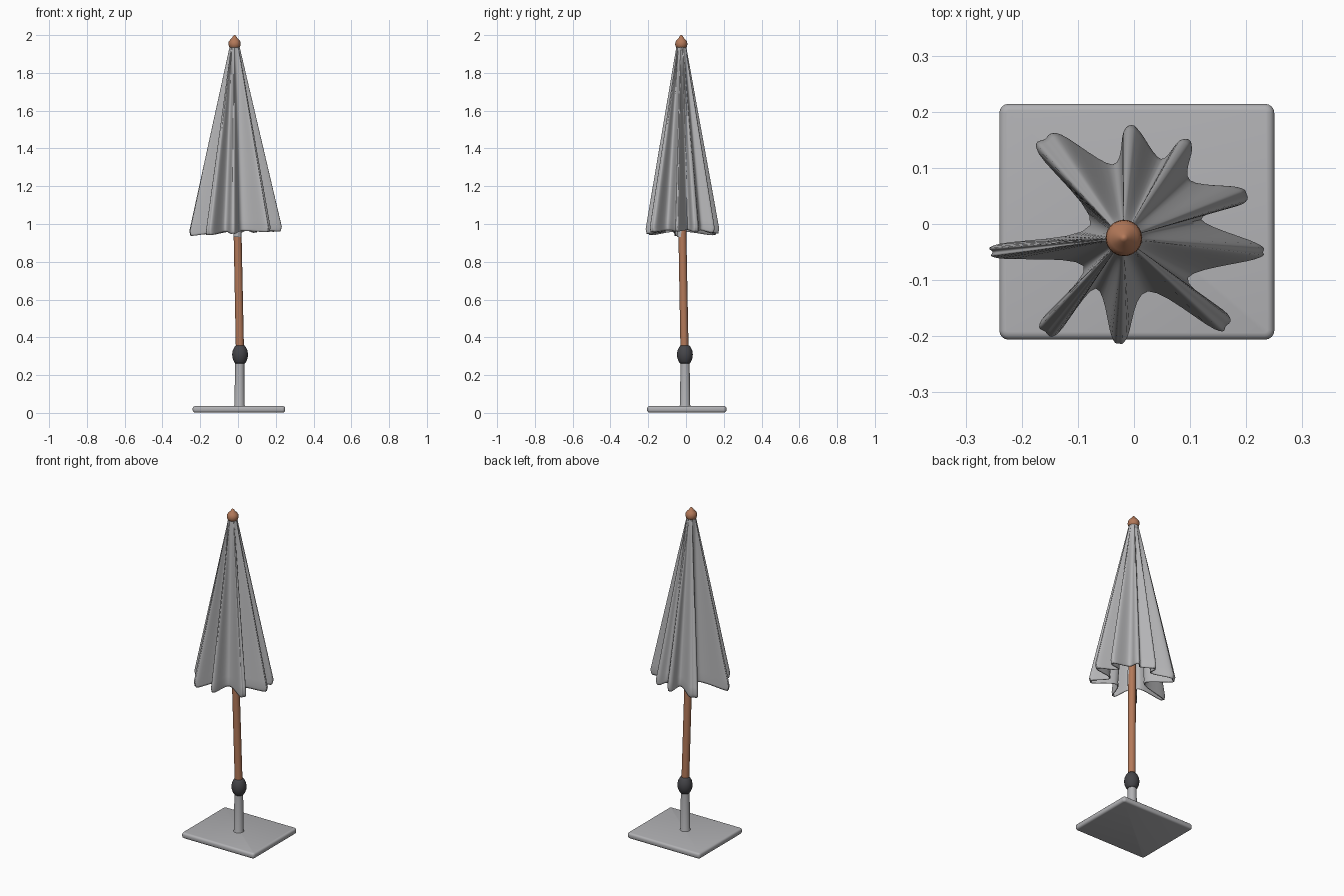
import bpy, bmesh, math
from mathutils import Vector

if "Cube" in bpy.data.objects:
    bpy.data.objects.remove(bpy.data.objects["Cube"])


def mat(name, col):
    m = bpy.data.materials.new(name)
    m.diffuse_color = (*col, 1)
    m.use_nodes = True
    m.node_tree.nodes["Principled BSDF"].inputs["Base Color"].default_value = m.diffuse_color
    return m


FABRIC = mat("grey fabric", (0.46, 0.46, 0.47))
METAL = mat("grey metal", (0.44, 0.44, 0.455))
WOOD = mat("brown wood", (0.45, 0.19, 0.10))
DARK = mat("dark plastic", (0.06, 0.06, 0.067))


def finish(bm, name, material, angle=40):
    bmesh.ops.recalc_face_normals(bm, faces=bm.faces)
    me = bpy.data.meshes.new(name)
    bm.to_mesh(me)
    bm.free()
    ob = bpy.data.objects.new(name, me)
    bpy.context.collection.objects.link(ob)
    me.materials.append(material)
    bpy.ops.object.select_all(action='DESELECT')
    ob.select_set(True)
    bpy.context.view_layer.objects.active = ob
    bpy.ops.object.shade_smooth_by_angle(angle=math.radians(angle))
    return ob


def bridge(bm, rings):
    n = len(rings[0])
    for a, b in zip(rings, rings[1:]):
        for i in range(n):
            j = (i + 1) % n
            bm.faces.new((a[i], a[j], b[j], b[i]))


# stacked circular sections: (x, y, z, radius)
def turned(name, sections, material, n=32, angle=40):
    bm = bmesh.new()
    rings = [[bm.verts.new((x + r * math.cos(math.tau * i / n),
                            y + r * math.sin(math.tau * i / n), z)) for i in range(n)]
             for x, y, z, r in sections]
    bridge(bm, rings)
    bm.faces.new(rings[0])
    bm.faces.new(rings[-1])
    return finish(bm, name, material, angle)


# base plate with rounded corners and edges
bm = bmesh.new()
bmesh.ops.create_cube(bm, size=1)
for v in bm.verts:
    v.co = (0.005 + v.co.x * 0.49, 0.004 + v.co.y * 0.42, 0.019 + v.co.z * 0.034)
up = [e for e in bm.edges if abs(e.verts[0].co.z - e.verts[1].co.z) > 0.01]
bmesh.ops.bevel(bm, geom=up, offset=0.016, segments=4, profile=0.5, affect='EDGES')
flat = [e for e in bm.edges if abs(e.verts[0].co.z - e.verts[1].co.z) < 0.001]
bmesh.ops.bevel(bm, geom=flat, offset=0.012, segments=3, profile=0.5, affect='EDGES')
finish(bm, "base_plate", METAL, 50)

# stand tube, collar, pole and finial
turned("stand_tube", [(0.008, -0.005, 0.03, 0.031), (0.008, -0.005, 0.042, 0.027),
                      (0.009, -0.005, 0.28, 0.024)], METAL)
turned("clamp_collar", [(0.011, -0.006, z, r) for z, r in
                        ((0.262, 0.026), (0.27, 0.032), (0.29, 0.04), (0.31, 0.042),
                         (0.33, 0.039), (0.347, 0.031), (0.357, 0.024))], DARK, angle=60)
turned("pole", [(0.010, -0.008, 0.34, 0.0215), (-0.002, -0.019, 0.94, 0.021),
                (-0.018, -0.025, 1.94, 0.02)], WOOD)
turned("finial", [(-0.018, -0.025, z, r) for z, r in
                  ((1.93, 0.022), (1.938, 0.029), (1.95, 0.0325), (1.965, 0.031),
                   (1.975, 0.024), (1.985, 0.014), (1.996, 0.007), (2.0, 0.002))], WOOD, angle=60)
# pale tab of cloth lying against the front of the pole
turned("fabric_tab", [(-0.003, -0.027, 0.93, 0.021), (-0.003, -0.027, 1.02, 0.021)], FABRIC)

# folded canopy: nine lobes given as tip, half width and following valley
C = Vector((-0.012, -0.022))
LOBES = [((0.230, -0.05), 0.014, (0.120, 0.008)), ((0.200, 0.055), 0.016, (0.100, 0.078)),
         ((0.098, 0.15), 0.014, (0.048, 0.116)), ((-0.003, 0.176), 0.015, (-0.038, 0.106)),
         ((-0.158, 0.152), 0.026, (-0.078, -0.002)), ((-0.252, -0.05), 0.013, (-0.09, -0.075)),
         ((-0.158, -0.192), 0.019, (-0.068, -0.115)), ((-0.027, -0.213), 0.014, (0.025, -0.12)),
         ((0.164, -0.182), 0.018, (0.096, -0.096))]
ctrl = []                       # x, y, tip weight
for tip, w, valley in LOBES:
    tip = Vector(tip)
    d = (tip - C).normalized()
    p = Vector((-d.y, d.x)) * w
    for q, k in ((tip - d * 0.012 - p, 1), (tip, 1), (tip - d * 0.012 + p, 1), (Vector(valley), 0)):
        ctrl.append(Vector((q.x, q.y, k)))

outline, SUB = [], 6
for i in range(len(ctrl)):
    a, b, c, e = (ctrl[(i + k) % len(ctrl)] for k in (-1, 0, 1, 2))
    for s in range(SUB):
        t = s / SUB
        outline.append(0.5 * (2 * b + (c - a) * t + (2 * a - 5 * b + 4 * c - e) * t * t
                              + (3 * b - a - 3 * c + e) * t ** 3))

APEX = Vector((-0.018, -0.025))
bm = bmesh.new()
rings = []
STEPS = [i / 16 for i in range(16)] + [0.975, 0.99, 1.0]
for t in STEPS:
    ring = []
    for o in outline:
        q = Vector((o.x, o.y))
        top = APEX + (q - C).normalized() * 0.025
        s = min(t / 0.975, 1) - max(0, t - 0.975) * 1.2     # hem turns slightly in
        xy = top.lerp(q, s)
        low = 0.962 + 0.05 * o.x - 0.012 * o.z
        ring.append(bm.verts.new((xy.x, xy.y, 1.945 + (low - 1.945) * t)))
    rings.append(ring)
bridge(bm, rings)
bm.faces.new(rings[0])
canopy = finish(bm, "folded_canopy", FABRIC, 75)
solid = canopy.modifiers.new("cloth thickness", 'SOLIDIFY')
solid.thickness = 0.005
solid.offset = -1
